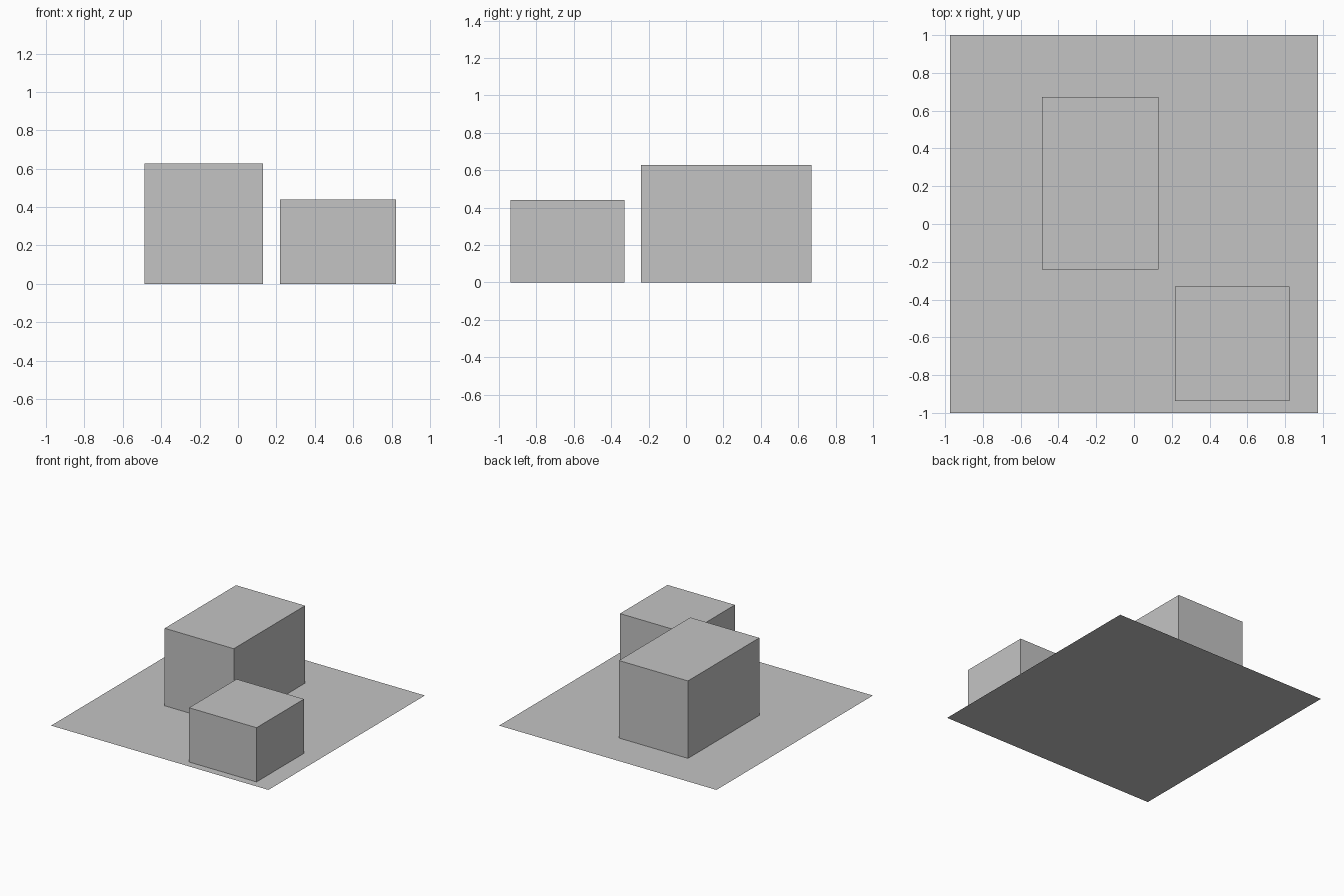
import bpy
import bmesh
from mathutils import Matrix, Vector

default = bpy.data.objects.get("Cube")
if default:
    bpy.data.objects.remove(default, do_unlink=True)

# One plain grey for everything
grey = bpy.data.materials.new("plain_grey")
grey.use_nodes = True
grey.diffuse_color = (0.55, 0.55, 0.55, 1)
grey.node_tree.nodes["Principled BSDF"].inputs["Base Color"].default_value = grey.diffuse_color


def finish(name, bm):
    mesh = bpy.data.meshes.new(name)
    bm.to_mesh(mesh)
    bm.free()
    mesh.materials.append(grey)
    bpy.context.collection.objects.link(bpy.data.objects.new(name, mesh))


def box(name, low, high):
    low, high = Vector(low), Vector(high)
    bm = bmesh.new()
    placement = Matrix.Translation((low + high) / 2) @ Matrix.Diagonal((*(high - low), 1))
    bmesh.ops.create_cube(bm, size=1, matrix=placement)
    finish(name, bm)


# Flat ground sheet
sheet = bmesh.new()
bmesh.ops.create_grid(sheet, x_segments=1, y_segments=1, size=1,
                      matrix=Matrix.Diagonal((0.973, 1, 1, 1)))
finish("ground_sheet", sheet)

# Two blocks standing on the sheet
box("large_block", (-0.488, -0.24, 0), (0.13, 0.672, 0.627))
box("small_block", (0.218, -0.937, 0), (0.822, -0.33, 0.439))
